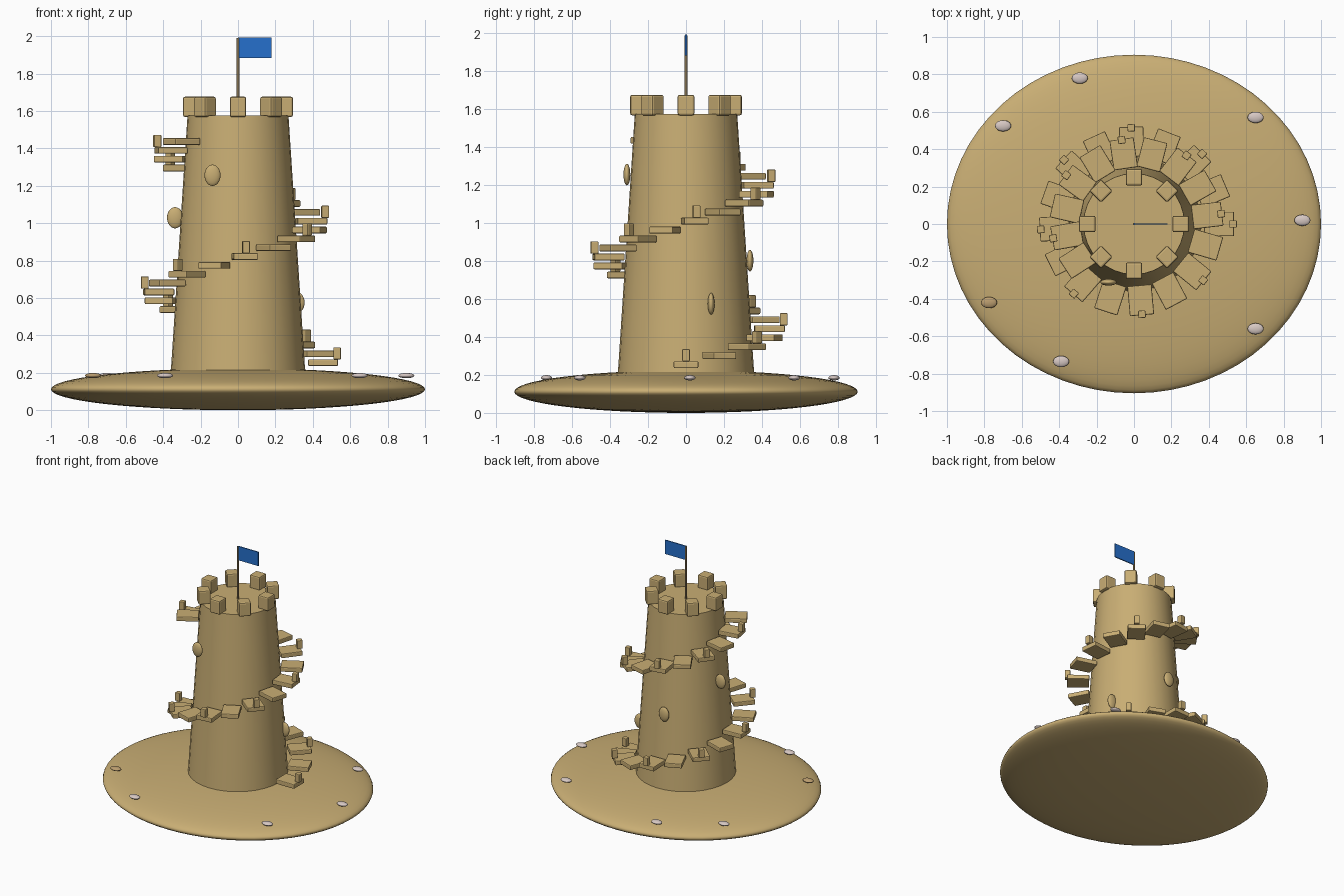
import bpy, math

if "Cube" in bpy.data.objects:
    bpy.data.objects.remove(bpy.data.objects["Cube"])


def material(name, rgb):
    m = bpy.data.materials.new(name)
    m.diffuse_color = (*rgb, 1)
    m.use_nodes = True
    m.node_tree.nodes["Principled BSDF"].inputs["Base Color"].default_value = m.diffuse_color
    return m


SAND = material("sand", (0.584, 0.423, 0.175))
SHELL = material("pale shell", (0.68, 0.58, 0.55))
PEBBLE = material("tan pebble", (0.50, 0.34, 0.16))
WOOD = material("wood", (0.38, 0.27, 0.13))
BLUE = material("flag blue", (0.019, 0.162, 0.604))


def finish(name, mat, smooth=None):
    ob = bpy.context.object
    ob.name = name
    ob.data.materials.append(mat)
    if smooth:
        bpy.ops.object.shade_smooth_by_angle(angle=math.radians(smooth))
    return ob


def block(name, loc, size, mat, turn=0, bevel=0):
    bpy.ops.mesh.primitive_cube_add(size=1, location=loc, rotation=(0, 0, turn))
    ob = bpy.context.object
    ob.scale = size
    bpy.ops.object.transform_apply(location=False, rotation=False, scale=True)
    if bevel:
        mod = ob.modifiers.new("soft edges", "BEVEL")
        mod.width = bevel
        mod.segments = 2
    return finish(name, mat)


def ellipsoid(name, loc, radii, mat, segments=20, rings=12):
    bpy.ops.mesh.primitive_uv_sphere_add(segments=segments, ring_count=rings,
                                         radius=1, location=loc)
    bpy.context.object.scale = radii
    bpy.ops.object.transform_apply(location=False, rotation=False, scale=True)
    return finish(name, mat, 60)


def polar(r, a, z):
    return (r * math.cos(a), r * math.sin(a), z)


# Sand mound and tapered tower
ellipsoid("sand_base", (0, 0, 0.112), (1.0, 0.905, 0.112), SAND, 64, 32)
bpy.ops.mesh.primitive_cone_add(vertices=32, radius1=0.363, radius2=0.27,
                                depth=1.425, location=(0, 0, 0.8625))
finish("tower", SAND, 40)

# Battlements
for i in range(8):
    a = i * math.pi / 4
    block(f"merlon_{i}", polar(0.25, a, 1.622), (0.088, 0.088, 0.108), SAND, a, 0.01)

# Spiral stair, drawing inward as it climbs, with a post on every second step
for i in range(26):
    a = 0.4 * i
    z = 0.254 + 0.0473 * i
    r = 0.455 - 0.0038 * i
    block(f"step_{i}", polar(r, a, z), (0.16, 0.13, 0.036), SAND, a, 0.006)
    if i % 2 == 0:
        block(f"stair_post_{i}", polar(r + 0.075, a, z + 0.05),
              (0.04, 0.04, 0.065), SAND, a, 0.005)

# Oval bumps set into the tower wall
for i in range(4):
    ellipsoid(f"wall_oval_{i}", polar(0.34, 0.4 + 1.3 * i, 0.575 + 0.227 * i),
              (0.043, 0.018, 0.057), SAND)

# Shells scattered on the mound
shells = [(0.90, 0.02), (0.65, 0.57), (-0.29, 0.78), (-0.70, 0.525),
          (-0.39, -0.735), (0.65, -0.56), (-0.775, -0.42)]
for i, (x, y) in enumerate(shells):
    ellipsoid(f"shell_{i}", (x, y, 0.185), (0.043, 0.03, 0.014),
              PEBBLE if i == 6 else SHELL)

# Flag pole and flag
bpy.ops.mesh.primitive_cylinder_add(vertices=12, radius=0.007, depth=0.43,
                                    location=(0, 0, 1.775))
finish("flag_pole", WOOD, 40)
block("flag", (0.09, 0, 1.938), (0.18, 0.008, 0.11), BLUE)
